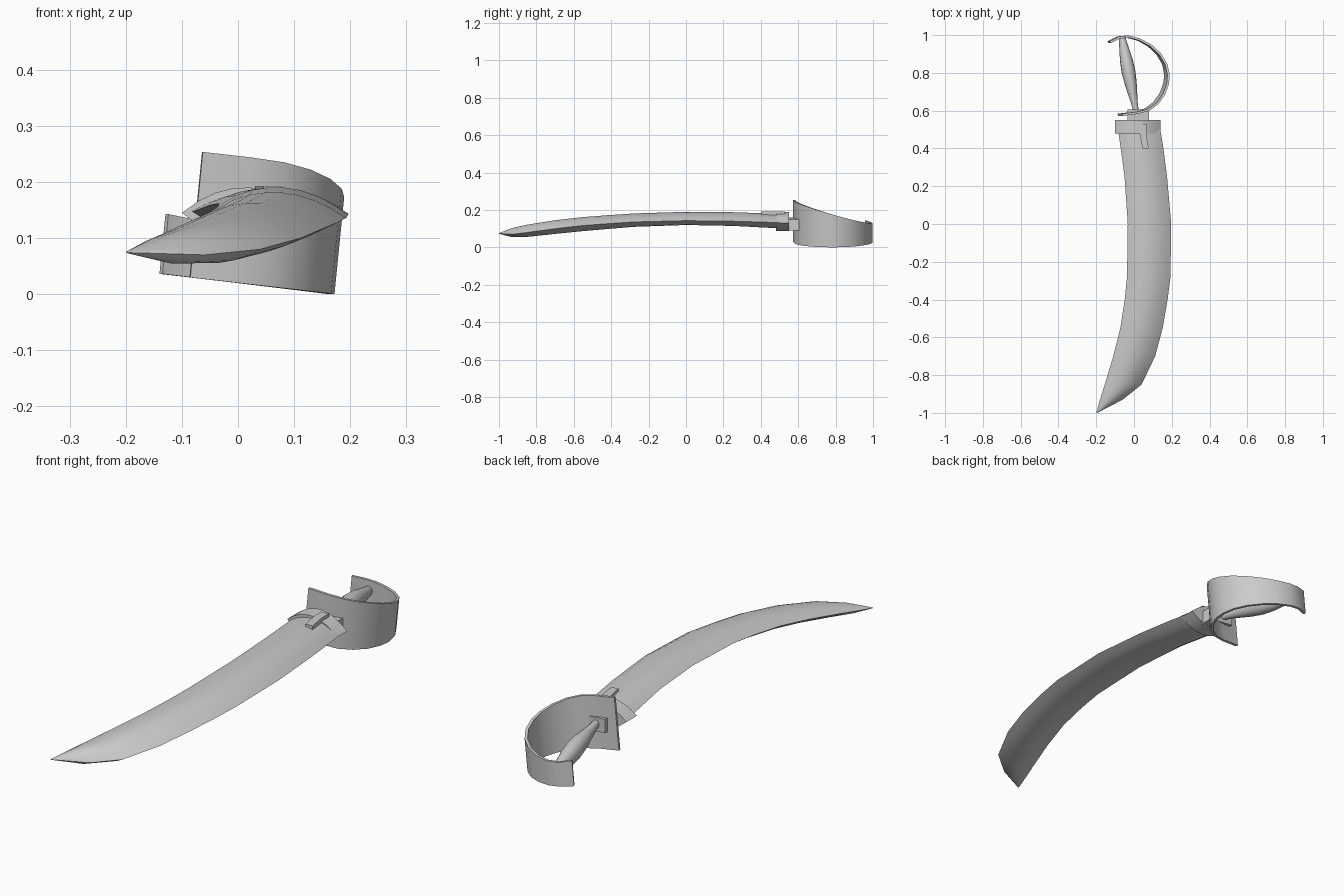
import bpy, bmesh, math
from mathutils import Vector

if "Cube" in bpy.data.objects:
    bpy.data.objects.remove(bpy.data.objects["Cube"])


def loft(name, rings, smooth=35):
    """Skin a list of equal-sized closed rings and cap both ends."""
    bm = bmesh.new()
    vs = [[bm.verts.new(p) for p in r] for r in rings]
    n = len(rings[0])
    for a, b in zip(vs, vs[1:]):
        for i in range(n):
            bm.faces.new((a[i], a[(i + 1) % n], b[(i + 1) % n], b[i]))
    bm.faces.new(vs[0])
    bm.faces.new(vs[-1])
    bmesh.ops.remove_doubles(bm, verts=bm.verts, dist=1e-5)
    bmesh.ops.recalc_face_normals(bm, faces=bm.faces)
    me = bpy.data.meshes.new(name)
    bm.to_mesh(me)
    bm.free()
    ob = bpy.data.objects.new(name, me)
    bpy.context.collection.objects.link(ob)
    bpy.context.view_layer.objects.active = ob
    ob.select_set(True)
    bpy.ops.object.shade_smooth_by_angle(angle=math.radians(smooth))
    ob.select_set(False)
    return ob


def lens(y, lx, lz, rx, rz, top, bot, n=8):
    """Lens-shaped cross-section between a left and a right edge."""
    mid = (lz + rz) / 2
    pts = []
    for side, h in ((1, top - mid), (-1, bot - mid)):
        for i in range(n):
            t = i / n if side > 0 else 1 - i / n
            bulge = 4 * t * (1 - t)
            pts.append((lx + (rx - lx) * t, y, lz + (rz - lz) * t + h * bulge))
    return pts


# blade: y, left edge x z, right edge x z, crest, underside
stations = [
    (-1.0, -.2, .075, -.195, .074, .076, .073),
    (-.93, -.18, .085, -.06, .07, .103, .055),
    (-.85, -.155, .097, .04, .08, .121, .056),
    (-.7, -.11, .118, .112, .10, .145, .072),
    (-.55, -.072, .135, .152, .117, .162, .087),
    (-.4, -.049, .147, .178, .128, .173, .10),
    (-.28, -.037, .155, .193, .136, .181, .11),
    (0, -.033, .162, .197, .143, .190, .12),
    (.25, -.05, .159, .175, .14, .188, .115),
    (.42, -.073, .15, .153, .135, .182, .106),
    (.54, -.09, .145, .133, .13, .176, .10),
]
loft("blade", [lens(*s) for s in stations], 40)

# collar around the blade root
loft("collar", [lens(y, -.1, .145, .14, .13, .19, .088) for y in (.48, .55)])

# slanted tab on the collar
loft("collar_tab", [[(x0, y, .172), (x1, y, .172), (x1, y, .193), (x0, y, .193)]
                    for y, x0, x1 in ((.40, .045, .078), (.48, .03, .065), (.53, .03, .065))])

# neck between collar and guard
loft("neck", [[(-.035, y, .1), (.08, y, .09), (.08, y, .15), (-.035, y, .16)]
              for y in (.54, .605)])

# hand guard: flat ribbon curving round the hand, leaning slightly
path = [(-.085, .572), (0, .583), (.06, .60), (.108, .635), (.145, .685), (.166, .74),
        (.172, .79), (.16, .85), (.128, .905), (.08, .95), (.02, .983), (-.04, .998),
        (-.09, .993), (-.14, .968)]
pts = [Vector(p) for p in path]
rings = []
for i, p in enumerate(pts):
    d = (pts[min(i + 1, len(pts) - 1)] - pts[max(i - 1, 0)]).normalized()
    inner = p + Vector((-d.y, d.x)) * .012
    zb = .02 - .115 * p.x
    zt = .413 - .115 * p.x - .296 * p.y + .014 * math.sin(math.pi * i / (len(pts) - 1))
    lean = .1 * (zt - zb)
    rings.append([(p.x, p.y, zb), (p.x + lean, p.y, zt),
                  (inner.x + lean, inner.y, zt), (inner.x, inner.y, zb)])
loft("hand_guard", rings)

# grip: swollen handle from guard to the far end of the ribbon
profile = [(0, .014), (.12, .017), (.25, .024), (.4, .032), (.55, .036),
           (.7, .033), (.85, .025), (1, .017)]
start, end = Vector((.012, .59, .13)), Vector((-.064, .99, .085))
grip = []
for t, r in profile:
    c = start.lerp(end, t)
    grip.append([(c.x + r * math.cos(a), c.y + .2 * r * math.cos(a), c.z + 1.15 * r * math.sin(a))
                 for a in (2 * math.pi * k / 16 for k in range(16))])
loft("grip", grip)
